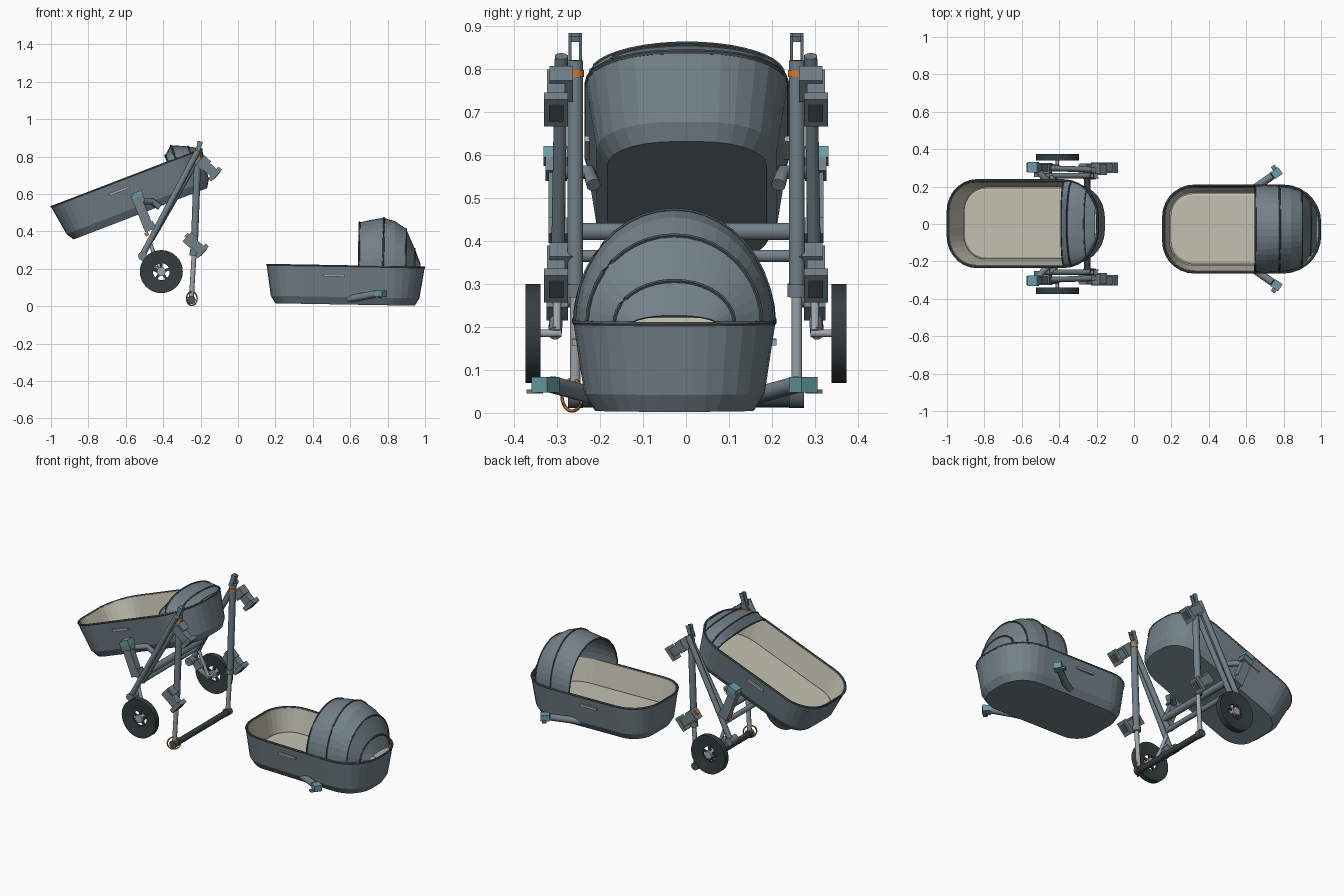
import bpy, bmesh, math
from math import sin, cos, pi, radians
from mathutils import Vector, Matrix

cube = bpy.data.objects.get("Cube")
if cube:
    bpy.data.objects.remove(cube, do_unlink=True)


def material(name, rgb):
    m = bpy.data.materials.new(name)
    m.use_nodes = True
    m.diffuse_color = (*rgb, 1)
    m.node_tree.nodes["Principled BSDF"].inputs["Base Color"].default_value = (*rgb, 1)
    return m


SLATE = material("slate", (.17, .22, .25))
TRIM = material("dark slate trim", (.07, .09, .1))
RUBBER = material("black rubber", (.035, .048, .048))
LINING = material("cream lining", (.55, .53, .44))
ORANGE = material("orange", (.62, .2, .03))
TEAL = material("teal", (.14, .34, .38))
METAL = material("light metal", (.36, .38, .4))


def finish(name, bm, mats, place=None, smooth=False):
    bmesh.ops.recalc_face_normals(bm, faces=bm.faces)
    me = bpy.data.meshes.new(name)
    bm.to_mesh(me)
    bm.free()
    for m in mats:
        me.materials.append(m)
    ob = bpy.data.objects.new(name, me)
    bpy.context.collection.objects.link(ob)
    if place:
        ob.matrix_world = place
    if smooth:
        bpy.ops.object.select_all(action='DESELECT')
        bpy.context.view_layer.objects.active = ob
        ob.select_set(True)
        bpy.ops.object.shade_smooth_by_angle(angle=radians(40))
    return ob


def loft(name, rings, mats, place=None, wrap=True, loop=False, caps=False,
         lining_from=None, smooth=False):
    """Skin a list of point rings."""
    bm = bmesh.new()
    vs = [[bm.verts.new(p) for p in ring] for ring in rings]
    n = len(vs[0])
    for i in range(len(vs) if loop else len(vs) - 1):
        a, b = vs[i], vs[(i + 1) % len(vs)]
        for j in range(n if wrap else n - 1):
            k = (j + 1) % n
            f = bm.faces.new((a[j], a[k], b[k], b[j]))
            f.material_index = int(lining_from is not None and i >= lining_from)
    if caps:
        bm.faces.new(vs[0])
        f = bm.faces.new(vs[-1])
        f.material_index = int(lining_from is not None)
    return finish(name, bm, mats, place, smooth)


def tube(name, pts, r, mat, place=None, closed=False, sides=10):
    """Round tube along a path."""
    pts = [Vector(p) for p in pts]
    n, rings = len(pts), []
    for i, p in enumerate(pts):
        a = pts[i - 1] if closed or i > 0 else p
        b = pts[(i + 1) % n] if closed or i < n - 1 else p
        t = (b - a).normalized()
        ref = Vector((0, 0, 1)) if abs(t.z) < .8 else Vector((0, 1, 0))
        u = t.cross(ref).normalized()
        v = t.cross(u)
        rings.append([p + r * (cos(s * 2 * pi / sides) * u + sin(s * 2 * pi / sides) * v)
                      for s in range(sides)])
    return loft(name, rings, [mat], place, loop=closed, caps=not closed, smooth=True)


def box(name, centre, size, mat, tilt=0, yaw=0):
    """Box tilted about y (positive tips +x down)."""
    bm = bmesh.new()
    bmesh.ops.create_cube(bm, size=1, matrix=Matrix.Diagonal((*size, 1)))
    place = (Matrix.Translation(centre) @ Matrix.Rotation(radians(yaw), 4, 'Z')
             @ Matrix.Rotation(radians(tilt), 4, 'Y'))
    return finish(name, bm, [mat], place)


def outline(length, inset, z, half=.235):
    """Rounded plan outline, rounder at the head end (+x)."""
    pts = []
    for sx, sy, start, r in ((1, 1, 0, .2), (-1, 1, 90, .17), (-1, -1, 180, .17), (1, -1, 270, .2)):
        cx, cy = sx * (length / 2 - r), sy * (half - r)
        for k in range(8):
            a = radians(start + k * 90 / 7)
            pts.append((cx + (r - inset) * cos(a), cy + (r - inset) * sin(a), z))
    return pts


def arch(x, half, height, base=.205, n=20):
    return [(x, half * cos(pi * k / n), base + height * sin(pi * k / n)) for k in range(n + 1)]


def bassinet(tag, centre, angle, length, hood, piped):
    place = Matrix.Translation(centre) @ Matrix.Rotation(radians(angle), 4, 'Y')
    # shell, lining and floor
    steps = ((.05, 0), (.025, .04), (0, .205), (.012, .205), (.04, .06))
    loft(tag + "_basket", [outline(length, i, z) for i, z in steps], [SLATE, LINING],
         place, caps=True, lining_from=3)
    # mattress
    loft(tag + "_mattress", [outline(length, i, z) for i, z in ((.045, .058), (.045, .07), (.055, .076))],
         [LINING], place, caps=True)
    # rim piping
    tube(tag + "_rim", outline(length, .003, .205), .006, TRIM, place, closed=True, sides=6)
    # side grips
    for s in (-1, 1):
        g = box(tag + "_side_grip", (0, 0, 0), (.115, .012, .014), METAL)
        g.matrix_world = place @ Matrix.Translation((-.06, s * .232, .155))
    # hood with hoops
    canopy = loft(tag + "_hood", [arch(*h) for h in hood], [SLATE], place, wrap=False)
    mod = canopy.modifiers.new("thickness", 'SOLIDIFY')
    mod.thickness = .006
    for h in piped:
        tube(tag + "_hood_hoop", arch(*hood[h]), .005, TRIM, place, sides=6)


# hood entries: x, half width, height
bassinet("carried", (-.522, .002, .494), -21, .865,
         [(.236, .225, .04), (.282, .225, .078), (.325, .21, .06), (.367, .178, .04), (.418, .09, .01)],
         (0, 1, 3))
bassinet("standing", (.572, -.027, .009), 1, .845,
         [(.07, .232, .235), (.13, .234, .25), (.2, .23, .262), (.26, .222, .245), (.32, .203, .205),
          (.368, .14, .1), (.4, .1, .02)], (0, 2, 4, 5))

# swing-out connectors of the standing bassinet
for s in (-1, 1):
    y = -.027
    tube("connector_arm", [(.59, y + s * .19, .04), (.64, y + s * .215, .047), (.74, y + s * .285, .066)],
         .02, SLATE)
    box("connector_clip", (.762, y + s * .3, .066), (.05, .045, .036), TEAL, yaw=s * 35)
    box("connector_tip", (.75, y + s * .325, .05), (.025, .03, .01), SLATE, yaw=s * 35)


def circle(r, y, n=32):
    return [(r * cos(2 * pi * k / n), y, r * sin(2 * pi * k / n)) for k in range(n)]


TOP = Vector((-.215, 0, .84))
for s in (-1, 1):
    def at(x, y, z):
        return (x, s * y, z)

    # long sliding leg with its inner tube
    tube("upright_leg", [at(-.215, .258, .82), at(-.235, .258, .28)], .019, SLATE)
    tube("upright_inner_leg", [at(-.234, .258, .29), at(-.25, .258, .03)], .013, METAL)
    tube("leg_collar", [at(-.234, .258, .30), at(-.236, .258, .27)], .023, SLATE)
    tube("orange_collar", [at(-.216, .258, .782), at(-.216, .258, .798)], .022, ORANGE)
    # forked top joint
    for off in (-.012, .012):
        box("top_fork", at(-.212, .258 + off, .845), (.024, .007, .075), SLATE, tilt=20)
    box("top_cap", at(-.207, .258, .873), (.022, .03, .014), SLATE, tilt=20)
    # splayed legs to the wheel
    tube("wheel_leg", [at(-.215, .29, .83), at(-.51, .3, .275)], .016, SLATE)
    tube("brace_leg", [at(-.215, .258, .79), at(-.465, .258, .355)], .016, SLATE)
    tube("wheel_pivot", [at(-.51, .25, .268), at(-.51, .318, .268)], .024, SLATE)
    tube("wheel_fork", [at(-.51, .3, .265), at(-.465, .303, .21), at(-.41, .305, .185)], .016, SLATE)
    tube("suspension", [at(-.47, .29, .34), at(-.44, .3, .25), at(-.41, .3, .19)], .01, METAL)
    box("fork_block", at(-.47, .3, .25), (.05, .05, .05), SLATE, tilt=-40)
    # wheel
    rim = Matrix.Translation(at(-.41, .356, .185))
    profile = ((.115, -.017), (.115, .017), (.1, .017), (.055, .006), (.045, .006), (.045, -.006),
               (.055, -.006), (.1, -.017))
    loft("wheel", [circle(r, y) for r, y in profile], [RUBBER], rim, loop=True, smooth=True)
    tube("wheel_hub", [at(-.41, .34, .185), at(-.41, .374, .185)], .024, METAL, sides=16)
    tube("wheel_axle", [at(-.41, .29, .185), at(-.41, .345, .185)], .009, METAL)
    for k in range(5):
        a = 2 * pi * k / 5 + .3
        box("wheel_spoke", (-.41 + .035 * cos(a), s * .356, .185 + .035 * sin(a)),
            (.034, .01, .014), RUBBER, tilt=-math.degrees(a))

    # adapter sockets on the upright leg
    for x, z in ((-.155, .735), (-.225, .325)):
        box("socket_body", at(x - .012, .302, z + .012), (.1, .042, .05), SLATE, tilt=42)
        box("socket_cover", at(x - .03, .29, z + .03), (.05, .055, .068), SLATE, tilt=42)
        box("socket_flange", at(x + .032, .302, z - .029), (.024, .056, .085), SLATE, tilt=42)
        box("socket_opening", at(x + .041, .302, z - .037), (.006, .034, .05), TRIM, tilt=42)
    # bassinet carrier
    box("carrier_post", at(-.508, .3, .495), (.052, .04, .17), SLATE, tilt=-22)
    box("carrier_head", at(-.535, .302, .575), (.065, .05, .05), SLATE, tilt=-22)
    box("carrier_clip", at(-.538, .303, .598), (.056, .056, .028), TEAL, tilt=-22)
    box("carrier_foot", at(-.475, .295, .425), (.06, .05, .04), SLATE, tilt=-22)
    tube("carrier_arm", [at(-.53, .3, .56), at(-.46, .225, .56), at(-.42, .215, .53)], .017, SLATE)
    box("orange_button", at(-.488, .262, .385), (.02, .02, .02), ORANGE, tilt=-30)

# cross bars and folded handle
tube("upper_cross_bar", [(-.43, -.26, .422), (-.43, .26, .422)], .021, SLATE)
tube("lower_cross_bar", [(-.46, -.27, .365), (-.46, .27, .365)], .015, SLATE)
tube("handle_bar", [(-.25, -.265, .03), (-.25, .265, .03)], .018, RUBBER)
for s in (-1, 1):
    tube("handle_joint", [(-.25, s * .24, .033), (-.25, s * .275, .033)], .023, TRIM)
box("orange_latch", (-.265, .285, .37), (.035, .03, .025), ORANGE, tilt=42)

# wrist strap loop
strap = Matrix.Translation((-.247, -.265, .041)) @ Matrix.Rotation(radians(40), 4, 'Z')
tube("wrist_strap", circle(.037, 0, 24), .004, ORANGE, strap, closed=True, sides=6)
